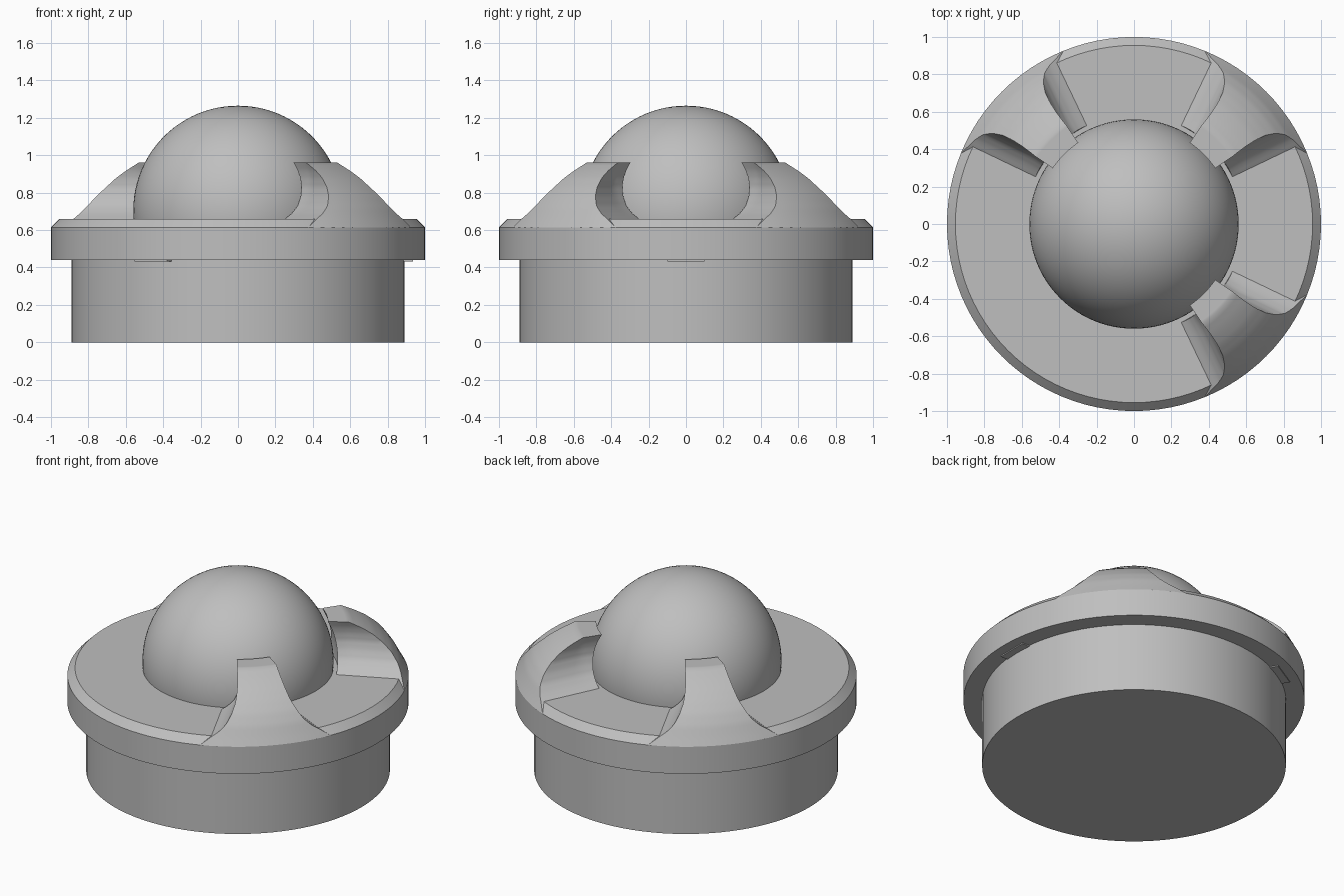
import bpy, bmesh
from math import sin, cos, asin, sqrt, radians, pi

if "Cube" in bpy.data.objects:
    bpy.data.objects.remove(bpy.data.objects["Cube"], do_unlink=True)

grey = bpy.data.materials.new("plain grey")
grey.use_nodes = True
colour = (0.52, 0.52, 0.52, 1)
grey.diffuse_color = colour
grey.node_tree.nodes["Principled BSDF"].inputs["Base Color"].default_value = colour

BALL_Z = 0.705
BALL_R = 0.56


def finish(bm, name, angle=30):
    bmesh.ops.recalc_face_normals(bm, faces=bm.faces)
    mesh = bpy.data.meshes.new(name)
    bm.to_mesh(mesh)
    bm.free()
    obj = bpy.data.objects.new(name, mesh)
    bpy.context.collection.objects.link(obj)
    mesh.materials.append(grey)
    bpy.ops.object.select_all(action="DESELECT")
    obj.select_set(True)
    bpy.context.view_layer.objects.active = obj
    bpy.ops.object.shade_smooth_by_angle(angle=radians(angle))
    return obj


def lathe(name, profile, segments=96):
    """Closed solid of revolution from (radius, height) points."""
    bm = bmesh.new()
    rings = []
    for r, z in profile:
        rings.append([bm.verts.new((r * cos(2 * pi * i / segments),
                                    r * sin(2 * pi * i / segments), z))
                      for i in range(segments)])
    for a, b in zip(rings, rings[1:]):
        for i in range(segments):
            j = (i + 1) % segments
            bm.faces.new((a[i], a[j], b[j], b[i]))
    bm.faces.new(rings[0])
    bm.faces.new(rings[-1])
    return finish(bm, name)


def lerp(table, z):
    for (z0, v0), (z1, v1) in zip(table, table[1:]):
        if z <= z1:
            return v0 + (v1 - v0) * (z - z0) / (z1 - z0)
    return table[-1][1]


# Base drum and chamfered collar
lathe("base_drum", [(0.89, 0), (0.89, 0.45)])
lathe("collar", [(1, 0.44), (1, 0.615), (0.955, 0.66)])

# Ball
bm = bmesh.new()
bmesh.ops.create_uvsphere(bm, u_segments=96, v_segments=48, radius=BALL_R)
bmesh.ops.translate(bm, verts=bm.verts, vec=(0, 0, BALL_Z))
finish(bm, "ball")

# Retaining ribs: domed outside, ball socket inside, scooped flanks
OUTER = [(0.615, 1.0), (0.66, 0.975), (0.72, 0.943), (0.78, 0.9),
         (0.83, 0.85), (0.88, 0.79), (0.92, 0.725), (0.96, 0.645)]
SCOOP = [(0.615, -0.06), (0.66, 0.0), (0.69, 0.045), (0.73, 0.084), (0.78, 0.11),
         (0.83, 0.124), (0.88, 0.124), (0.92, 0.116), (0.96, 0.1)]
LEVELS, DEPTH, ACROSS = 24, 8, 12


def half_angle(r, z):
    return radians(19.4) - asin(lerp(SCOOP, z) * min(1, r / 0.65) / r)


def rib(name, direction):
    bm = bmesh.new()
    grid = {}
    for k in range(LEVELS + 1):
        z = 0.615 + 0.345 * k / LEVELS
        inner = sqrt(0.585 ** 2 - (z - BALL_Z) ** 2)
        outer = lerp(OUTER, z)
        for d in range(DEPTH + 1):
            r = inner + (outer - inner) * d / DEPTH
            for a in range(ACROSS + 1):
                t = radians(direction) + half_angle(r, z) * (2 * a / ACROSS - 1)
                if k in (0, LEVELS) or d in (0, DEPTH) or a in (0, ACROSS):
                    grid[k, d, a] = bm.verts.new((r * cos(t), r * sin(t), z))

    def quad(*keys):
        bm.faces.new([grid[key] for key in keys])

    for k in (0, LEVELS):
        for d in range(DEPTH):
            for a in range(ACROSS):
                quad((k, d, a), (k, d + 1, a), (k, d + 1, a + 1), (k, d, a + 1))
    for k in range(LEVELS):
        for d in (0, DEPTH):
            for a in range(ACROSS):
                quad((k, d, a), (k, d, a + 1), (k + 1, d, a + 1), (k + 1, d, a))
        for a in (0, ACROSS):
            for d in range(DEPTH):
                quad((k, d, a), (k, d + 1, a), (k + 1, d + 1, a), (k + 1, d, a))
    finish(bm, name, 35)


for name, direction in (("rib_front_left", -45), ("rib_back_left", 45),
                        ("rib_back_right", 135)):
    rib(name, direction)


# Thin locating tabs under the collar
def tab(name, direction):
    bm = bmesh.new()
    bmesh.ops.create_cube(bm, size=1)
    for v in bm.verts:
        x, y, z = 0.91 + 0.05 * v.co.x, 0.2 * v.co.y, 0.442 + 0.018 * v.co.z
        t = radians(direction)
        v.co = (x * cos(t) - y * sin(t), x * sin(t) + y * cos(t), z)
    finish(bm, name)


for i in range(3):
    tab(f"collar_tab_{i + 1}", 120 * i)
